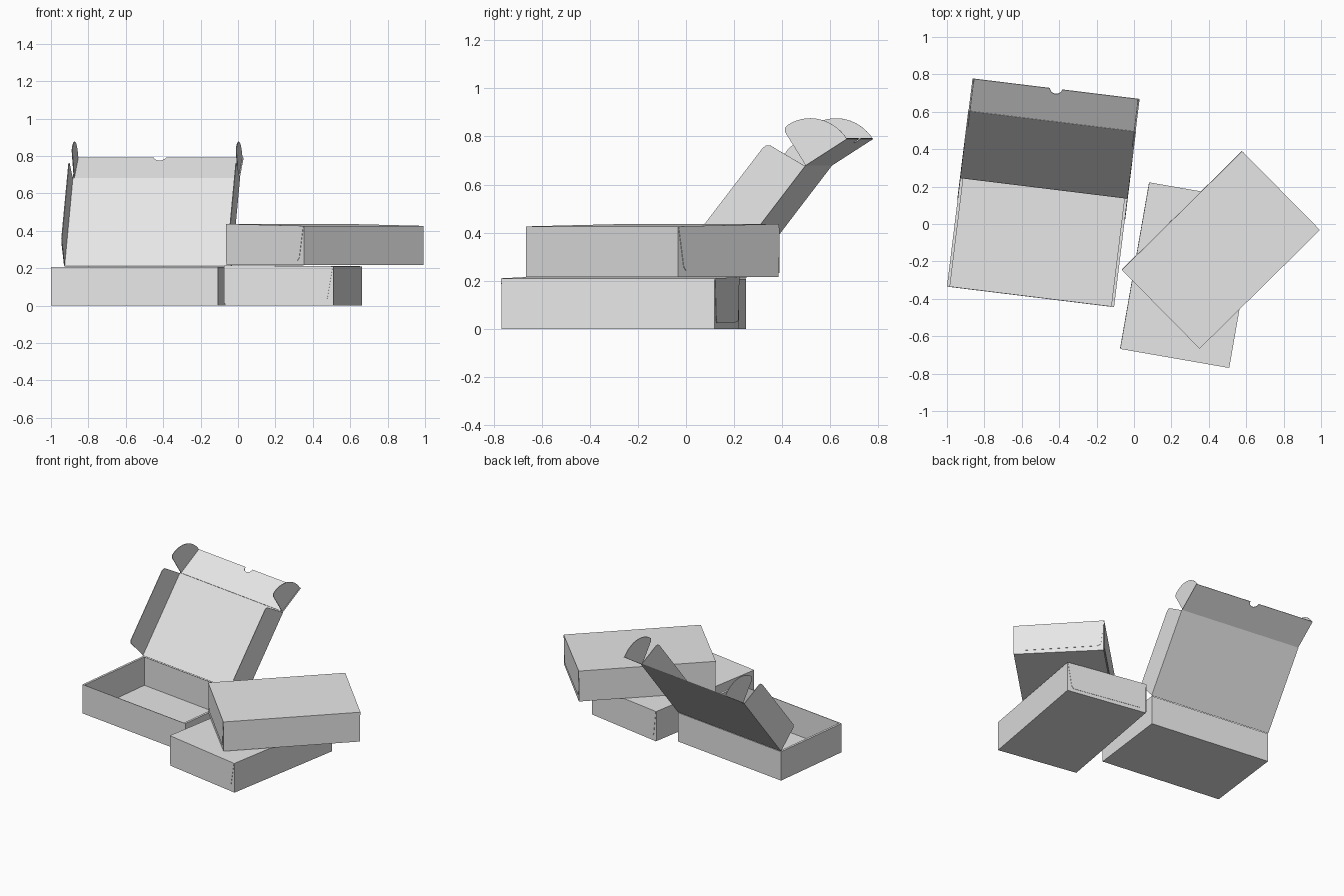
import bpy, bmesh, math
from mathutils import Vector, Matrix

if "Cube" in bpy.data.objects:
    bpy.data.objects.remove(bpy.data.objects["Cube"])

W, D, H = 0.90, 0.588, 0.207     # box width, depth, wall height
T = 0.004                        # card thickness
SIDE = 0.016                     # folded double side wall
FLAP = 0.205                     # length of the lid's front flap

card = bpy.data.materials.new("light_grey_card")
card.diffuse_color = (0.8, 0.8, 0.8, 1)
card.use_nodes = True
card.node_tree.nodes["Principled BSDF"].inputs["Base Color"].default_value = card.diffuse_color


def finish(bm, name):
    bmesh.ops.recalc_face_normals(bm, faces=bm.faces)
    me = bpy.data.meshes.new(name)
    bm.to_mesh(me)
    bm.free()
    me.materials.append(card)
    ob = bpy.data.objects.new(name, me)
    bpy.context.collection.objects.link(ob)
    return ob


def sheet(name, world, pts, origin, e1, e2, thick):
    """Flat outline in the e1/e2 plane, thickened by the vector thick."""
    bm = bmesh.new()
    o, e1, e2 = Vector(origin), Vector(e1), Vector(e2)
    f = bm.faces.new([bm.verts.new(o + e1 * a + e2 * b) for a, b in pts])
    ext = bmesh.ops.extrude_face_region(bm, geom=[f], use_keep_orig=True)
    moved = [g for g in ext["geom"] if isinstance(g, bmesh.types.BMVert)]
    bmesh.ops.translate(bm, verts=moved, vec=Vector(thick))
    bmesh.ops.transform(bm, matrix=world, verts=bm.verts)
    return finish(bm, name)


def block(name, world, x0, x1, y0, y1, z0, z1):
    sheet(name, world, [(x0, y0), (x1, y0), (x1, y1), (x0, y1)],
          (0, 0, z0), (1, 0, 0), (0, 1, 0), (0, 0, z1 - z0))


def yz(deg):
    a = math.radians(deg)
    return Vector((0, math.cos(a), math.sin(a)))


def mailer(name, corner, turn, lid_deg, flap_deg):
    """Box with front left corner at 'corner'; lid angles measured from +y."""
    M = Matrix.Translation(corner) @ Matrix.Rotation(math.radians(turn), 4, 'Z')
    # tray
    block(name + "_floor", M, 0, W, 0, D, 0, T)
    block(name + "_front_wall", M, 0, W, 0, T, 0, H)
    block(name + "_back_wall", M, 0, W, D - T, D, 0, H)
    block(name + "_left_wall", M, 0, SIDE, 0, D, 0, H)
    block(name + "_right_wall", M, W - SIDE, W, 0, D, 0, H)

    # lid panel, hinged on the back wall
    u, n = yz(lid_deg), yz(lid_deg + 90)
    X = Vector((1, 0, 0))
    hinge = Vector((0, D, H + 0.003))
    L = D + T
    sheet(name + "_lid", M, [(0, 0), (W, 0), (W, L), (0, L)], hinge, X, u, n * T)

    # front flap with a half-round thumb notch
    fu, fn = yz(flap_deg), yz(flap_deg + 90)
    fold = hinge + u * L
    notch = [(W / 2 + 0.032 * math.cos(a), FLAP - 0.032 * math.sin(a))
             for a in (math.pi * i / 12 for i in range(13))]
    sheet(name + "_front_flap", M,
          [(0, 0), (W, 0), (W, FLAP)] + notch + [(0, FLAP)], fold, X, fu, fn * T)

    # side flaps and rounded ears on both sides
    side = [(0.003, 0), (0.03, 0.17), (0.045, 0.187), (0.54, 0.187),
            (0.558, 0.182), (0.568, 0.168), (L - 0.003, 0)]
    ear = [(0, 0)] + [(0.03 + (FLAP - 0.03) * math.cos(a), 0.183 * math.sin(a))
                      for a in (math.pi / 2 * i / 14 for i in range(15))]
    ear += [(0.012, 0.18), (0.002, 0.165)]
    for label, x, s in (("left", 0, 1), ("right", W, -1)):
        sheet(f"{name}_{label}_lid_flap", M, side,
              hinge + X * (x - s * 0.002), u, n, X * s * T)
        sheet(f"{name}_{label}_ear", M, ear,
              fold + X * (x + s * 0.006), fu, fn, X * s * T)


mailer("open_box", (-1.0, -0.335, 0), -7.0, 52.4, 32.6)
mailer("lower_box", (0.085, 0.22, 0), -99.9, 179.5, 269.7)
mailer("upper_box", (0.58, 0.385, 0.216), -135.4, 179.0, 269.5)
